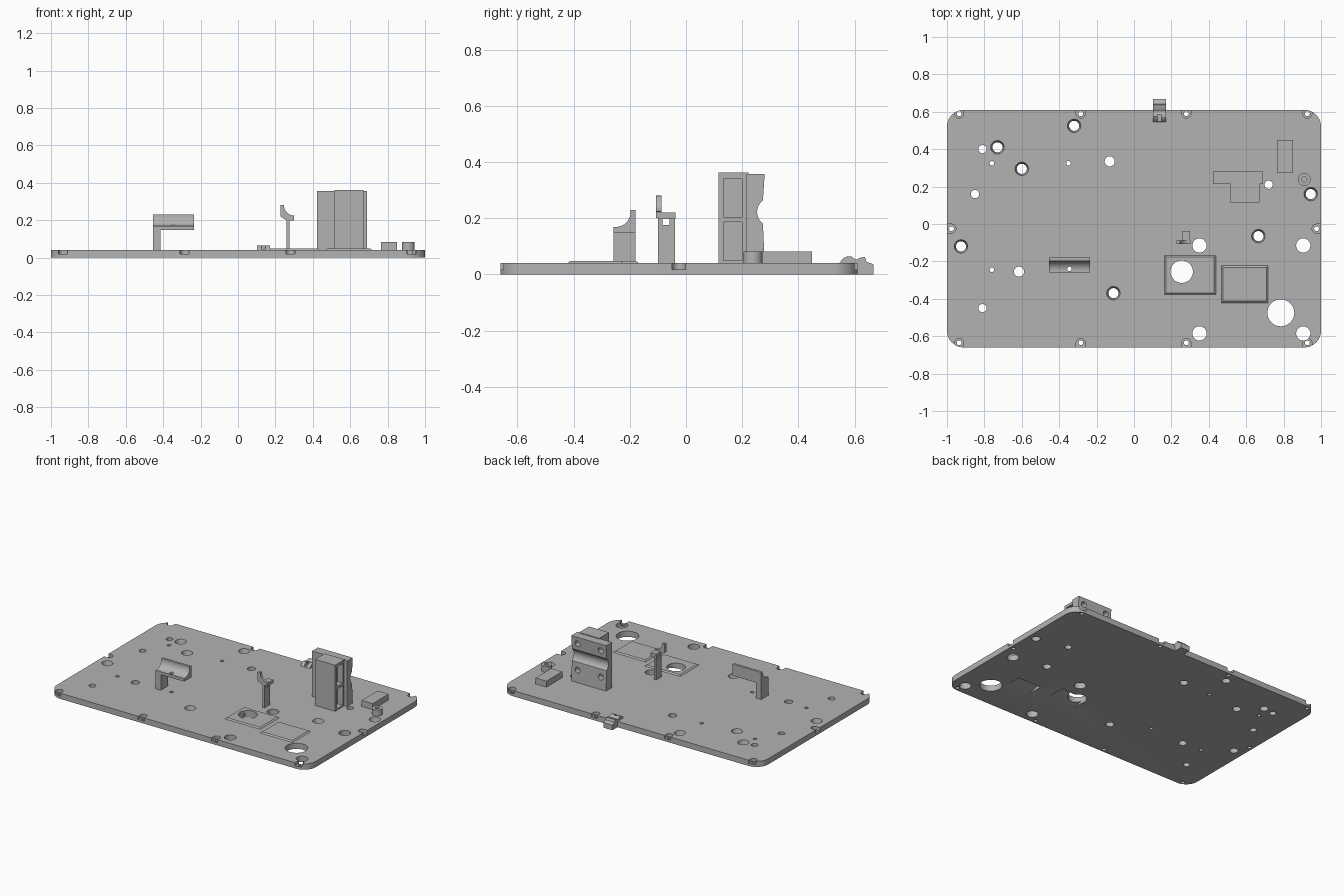
import bpy, bmesh
from math import cos, sin, pi, radians
from mathutils import Matrix, Vector

if "Cube" in bpy.data.objects:
    bpy.data.objects.remove(bpy.data.objects["Cube"])

grey = bpy.data.materials.new("plain grey")
grey.use_nodes = True
grey.diffuse_color = (0.45, 0.45, 0.45, 1)
grey.node_tree.nodes["Principled BSDF"].inputs["Base Color"].default_value = (0.45, 0.45, 0.45, 1)


def finish(bm, name):
    bmesh.ops.recalc_face_normals(bm, faces=bm.faces)
    mesh = bpy.data.meshes.new(name)
    bm.to_mesh(mesh)
    bm.free()
    mesh.materials.append(grey)
    ob = bpy.data.objects.new(name, mesh)
    bpy.context.collection.objects.link(ob)
    return ob


def add_box(bm, x0, x1, y0, y1, z0, z1):
    m = Matrix.Translation(((x0 + x1) / 2, (y0 + y1) / 2, (z0 + z1) / 2))
    size = Matrix.Diagonal((x1 - x0, y1 - y0, z1 - z0, 1))
    return bmesh.ops.create_cube(bm, size=1, matrix=m @ size)["verts"]


def add_cylinder(bm, x, y, z0, z1, r0, r1=None, seg=32):
    bmesh.ops.create_cone(bm, cap_ends=True, segments=seg, radius1=r0, radius2=r1 or r0,
                          depth=z1 - z0, matrix=Matrix.Translation((x, y, (z0 + z1) / 2)))


def add_prism(bm, points, start, end, axis):
    """Extrude a 2D outline along x, y or z."""
    def place(p):
        return {"x": (start, *p), "y": (p[0], start, p[1]), "z": (*p, start)}[axis]
    face = bm.faces.new([bm.verts.new(place(p)) for p in points])
    out = bmesh.ops.extrude_face_region(bm, geom=[face])["geom"]
    shift = Vector([end - start if a == axis else 0 for a in "xyz"])
    bmesh.ops.translate(bm, verts=[v for v in out if isinstance(v, bmesh.types.BMVert)], vec=shift)


def arc(cx, cy, r, a0, a1, n=10):
    return [(cx + r * cos(radians(a0 + (a1 - a0) * i / n)),
             cy + r * sin(radians(a0 + (a1 - a0) * i / n))) for i in range(n + 1)]


def cut(ob, bm):
    cutter = finish(bm, "cutter")
    cutter.hide_render = True
    mod = ob.modifiers.new("cut", "BOOLEAN")
    mod.operation, mod.solver, mod.object = "DIFFERENCE", "EXACT", cutter
    bpy.context.view_layer.objects.active = ob
    bpy.ops.object.modifier_apply(modifier=mod.name)
    bpy.data.objects.remove(cutter)


T = 0.04  # base plate thickness
FRONT, BACK = -0.66, 0.61

# Base plate with rounded corners
R = 0.09
outline = []
for i, (sx, cy) in enumerate([(1, BACK - R), (-1, BACK - R), (-1, FRONT + R), (1, FRONT + R)]):
    outline += arc(sx * (1 - R), cy, R, i * 90, i * 90 + 90)
bm = bmesh.new()
add_prism(bm, outline, 0, T, "z")
plate = finish(bm, "base_plate")

# Through holes, grouped by radius
holes = {
    0.022: [(-0.81, 0.4), (-0.81, -0.45), (-0.85, 0.16), (0.72, 0.21)],
    0.012: [(-0.76, 0.325), (-0.35, 0.325), (-0.76, -0.245), (-0.345, -0.24)],
    0.027: [(-0.13, 0.335), (-0.615, -0.255)],
    0.038: [(0.35, -0.115), (0.905, -0.115), (0.35, -0.585), (0.905, -0.585)],
    0.072: [(0.785, -0.475)],
    0.06: [(0.255, -0.255)],
}
tapered = [(-0.73, 0.41), (-0.6, 0.295), (-0.32, 0.525), (0.945, 0.16),
           (0.665, -0.065), (-0.925, -0.12), (-0.11, -0.37)]
bm = bmesh.new()
for r, spots in holes.items():
    for x, y in spots:
        add_cylinder(bm, x, y, -0.02, 0.06, r)
for x, y in tapered:
    add_cylinder(bm, x, y, -0.02, 0.06, 0.0225, 0.0405)
cut(plate, bm)

# Screw slots round the edge, open to the outside
xs = (-0.935, -0.285, 0.28, 0.927)
slots = [(x, 0.59, 90) for x in xs] + [(x, -0.635, 270) for x in xs]
slots += [(-0.976, -0.025, 180), (0.976, -0.025, 0)]
slot_bm, screw_bm = bmesh.new(), bmesh.new()
for x, y, a in slots:
    d = Vector((cos(radians(a)), sin(radians(a)))) * 0.09
    half = arc(x, y, 0.024, a + 90, a + 270)
    ends = [Vector(half[-1]) + d, Vector(half[0]) + d]
    add_prism(slot_bm, half + [tuple(e) for e in ends], 0.018, 0.06, "z")
    add_cylinder(screw_bm, x, y, -0.02, 0.03, 0.013, seg=20)
cut(plate, slot_bm)
cut(plate, screw_bm)

# Sloped recesses on the underside
bm = bmesh.new()
for x0, x1, y0, y1 in [(0.53, 0.71, -0.4, -0.29), (0.2, 0.41, -0.35, -0.22)]:
    add_prism(bm, [(y0, -0.01), (y0, 0), (y1, 0.032), (y1, -0.01)], x0, x1, "x")
cut(plate, bm)

# Thin raised panels with sloping rims
panels = []
for name, x0, x1, y0, y1 in [("holed_panel", 0.16, 0.44, -0.38, -0.165),
                             ("plain_panel", 0.465, 0.72, -0.425, -0.22)]:
    bm = bmesh.new()
    for v in add_box(bm, x0, x1, y0, y1, T - 0.002, 0.048):
        if v.co.z > T:
            v.co.x += 0.012 if v.co.x < (x0 + x1) / 2 else -0.012
            v.co.y += 0.012 if v.co.y < (y0 + y1) / 2 else -0.012
    panels.append(finish(bm, name))
bm = bmesh.new()
add_cylinder(bm, 0.255, -0.255, 0, 0.1, 0.06)
cut(panels[0], bm)

# Tower: core with side pockets
bm = bmesh.new()
add_box(bm, 0.515, 0.67, 0.115, 0.222, T, 0.362)
tower = finish(bm, "tower_core")
bm = bmesh.new()
for z0, z1 in [(0.05, 0.187), (0.205, 0.342)]:
    add_box(bm, 0.63, 0.7, 0.133, 0.2, z0, z1)
cut(tower, bm)

# Tower back plate with a round groove and four bores
groove = arc(0.305, 0.222, 0.052, 233, 127)
bm = bmesh.new()
add_prism(bm, [(0.215, T), (0.28, T)] + groove + [(0.28, 0.357), (0.215, 0.357)], 0.422, 0.69, "x")
tower_plate = finish(bm, "tower_back_plate")
bm = bmesh.new()
for x in (0.465, 0.645):
    for z in (0.125, 0.31):
        add_prism(bm, arc(x, z, 0.02, 0, 345, 23), 0.235, 0.3, "y")
cut(tower_plate, bm)

# Small block and hollow boss
bm = bmesh.new()
add_box(bm, 0.765, 0.85, 0.272, 0.448, T, 0.082)
finish(bm, "small_block")
bm = bmesh.new()
add_cylinder(bm, 0.91, 0.238, T, 0.082, 0.034)
boss = finish(bm, "boss")
bm = bmesh.new()
add_cylinder(bm, 0.91, 0.238, 0.05, 0.1, 0.014)
cut(boss, bm)

# Cradle: curved block carried on one leg
bm = bmesh.new()
add_prism(bm, [(-0.258, 0.148), (-0.18, 0.148), (-0.18, 0.229), (-0.197, 0.229)]
          + arc(-0.25, 0.222, 0.053, 0, -90) + [(-0.258, 0.169)], -0.455, -0.235, "x")
cradle = finish(bm, "cradle")
bm = bmesh.new()
add_cylinder(bm, -0.345, -0.24, 0.1, 0.3, 0.012)
cut(cradle, bm)
bm = bmesh.new()
add_box(bm, -0.455, -0.415, -0.258, -0.18, T, 0.148)
finish(bm, "cradle_leg")

# Hook post: windowed leg, shelf and curved fin
bm = bmesh.new()
add_box(bm, 0.258, 0.275, -0.1, -0.04, T, 0.2)
post = finish(bm, "post_leg")
bm = bmesh.new()
add_box(bm, 0.2, 0.3, -0.083, -0.058, 0.176, 0.197)
cut(post, bm)
bm = bmesh.new()
add_box(bm, 0.258, 0.3, -0.1, -0.038, 0.197, 0.22)
finish(bm, "post_shelf")
bm = bmesh.new()
add_prism(bm, [(0.258, 0.2), (0.3, 0.2), (0.3, 0.222)] + arc(0.302, 0.28, 0.056, 270, 180)
          + [(0.226, 0.281), (0.226, 0.22)], -0.106, -0.088, "y")
finish(bm, "post_fin")

# Clip hooked over the back edge
bm = bmesh.new()
add_prism(bm, [(0.545, T), (0.56, 0.058), (0.575, 0.065), (0.59, 0.063), (0.605, 0.052),
               (0.62, 0.06), (0.637, 0.062), (0.642, 0.045), (0.667, 0.036), (0.667, 0),
               (BACK, 0), (BACK, T)], 0.102, 0.172, "x")
clip = finish(bm, "edge_clip")
bm = bmesh.new()
add_box(bm, 0.126, 0.148, 0.53, 0.585, 0.045, 0.1)
cut(clip, bm)

# Smooth round walls, keep edges crisp
for ob in bpy.context.scene.objects:
    ob.select_set(ob.type == "MESH")
bpy.context.view_layer.objects.active = plate
bpy.ops.object.shade_smooth_by_angle(angle=radians(30))
